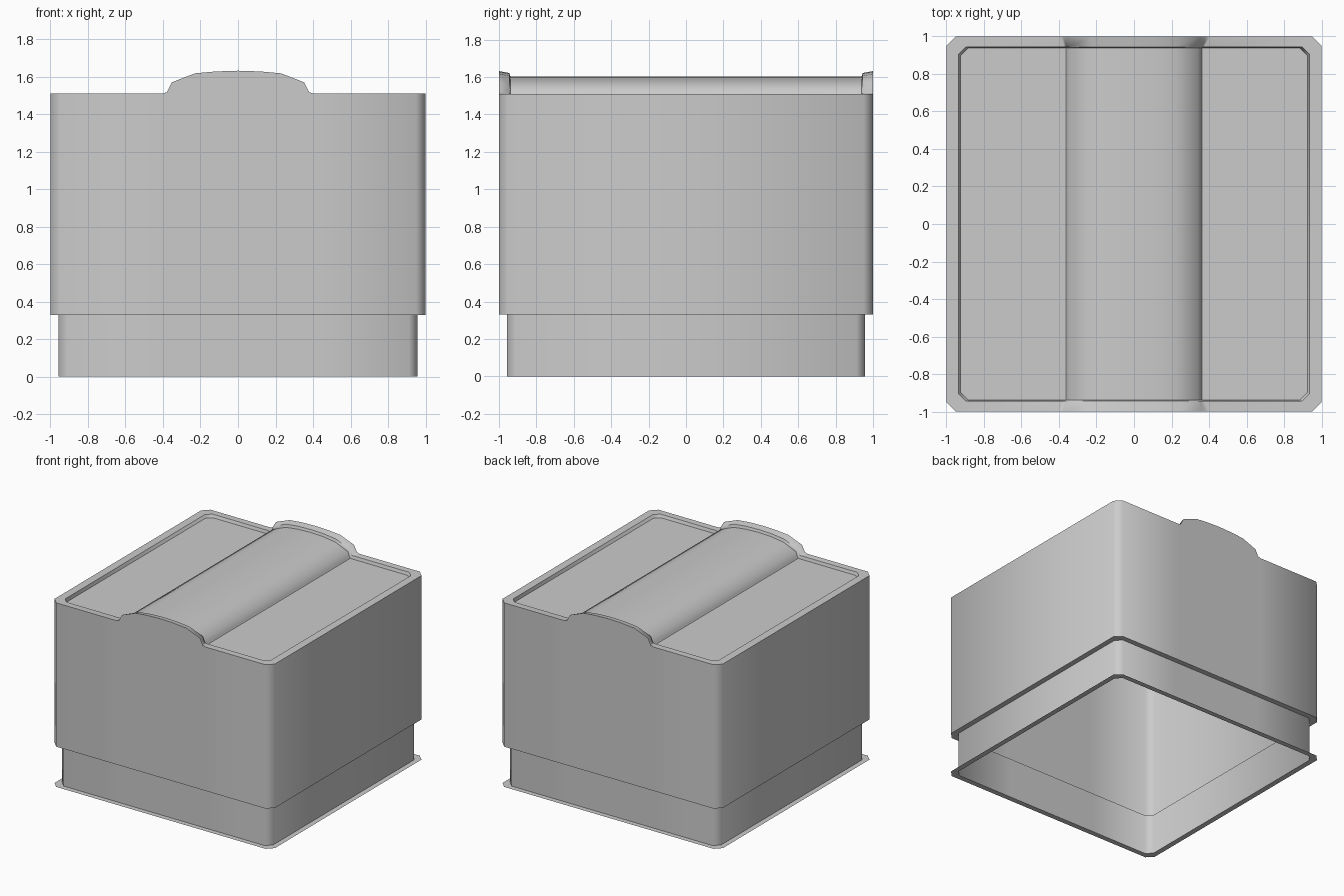
import bpy, bmesh, math

if "Cube" in bpy.data.objects:
    bpy.data.objects.remove(bpy.data.objects["Cube"])

# Half profiles of the raised hump (x, z), from the foot to the crown
RIM = [(0.405, 1.51), (0.38, 1.517), (0.353, 1.57), (0.23, 1.618), (0.12, 1.628), (0, 1.632)]
RIM_INNER = [(0.375, 1.51), (0.36, 1.517), (0.342, 1.56), (0.225, 1.606), (0.12, 1.618), (0, 1.622)]
PANEL = [(0.362, 1.485), (0.355, 1.495), (0.342, 1.535), (0.225, 1.583), (0.12, 1.597), (0, 1.602)]


def ring(w, d, c, z, hump):
    """Chamfered rectangle, counter-clockwise, whose front and back edges follow the hump."""
    half = [(-x, hz) for x, hz in hump]
    prof = half + [(-x, hz) for x, hz in reversed(half[:-1])]
    edge = [(-w + c, z)] + prof + [(w - c, z)]
    front = [(x, -d, h) for x, h in edge]
    back = [(x, d, h) for x, h in reversed(edge)]
    return front + [(w, -d + c, z), (w, d - c, z)] + back + [(-w, d - c, z), (-w, -d + c, z)]


def flat(w, c, z):
    return ring(w, w, c, z, [(x, z) for x, _ in RIM])


def loft(name, rings, cap=False):
    bm = bmesh.new()
    loops = [[bm.verts.new(p) for p in r] for r in rings]
    n = len(loops[0])
    for a, b in zip(loops, loops[1:]):
        for i in range(n):
            j = (i + 1) % n
            bm.faces.new((a[i], a[j], b[j], b[i]))
    if cap:
        # Strips running from the front edge to the back edge
        t = loops[-1]
        m = (n - 4) // 2
        front, back = t[:m], t[m + 2:2 * m + 2][::-1]
        for i in range(m - 1):
            bm.faces.new((front[i], front[i + 1], back[i + 1], back[i]))
        bm.faces.new((front[-1], t[m], t[m + 1], back[-1]))
        bm.faces.new((front[0], back[0], t[-2], t[-1]))
    me = bpy.data.meshes.new(name)
    bm.to_mesh(me)
    bm.free()
    ob = bpy.data.objects.new(name, me)
    bpy.context.collection.objects.link(ob)
    bpy.ops.object.select_all(action='DESELECT')
    ob.select_set(True)
    bpy.context.view_layer.objects.active = ob
    bpy.ops.object.shade_smooth_by_angle(angle=math.radians(50))
    return ob


# Open base: thin flange on the ground, then the narrower neck
loft("base_neck", [flat(1.0, 0.05, 0), flat(0.957, 0.045, 0), flat(0.957, 0.045, 0.33)])

# Body: underside ledge, walls, rim and recessed top panel with the hump
loft("body_shell", [
    flat(0.957, 0.045, 0.33),
    flat(1.0, 0.05, 0.33),
    ring(1.0, 1.0, 0.05, 1.51, RIM),
    ring(0.935, 0.945, 0.04, 1.51, RIM_INNER),
    ring(0.925, 0.938, 0.04, 1.485, PANEL),
], cap=True)
